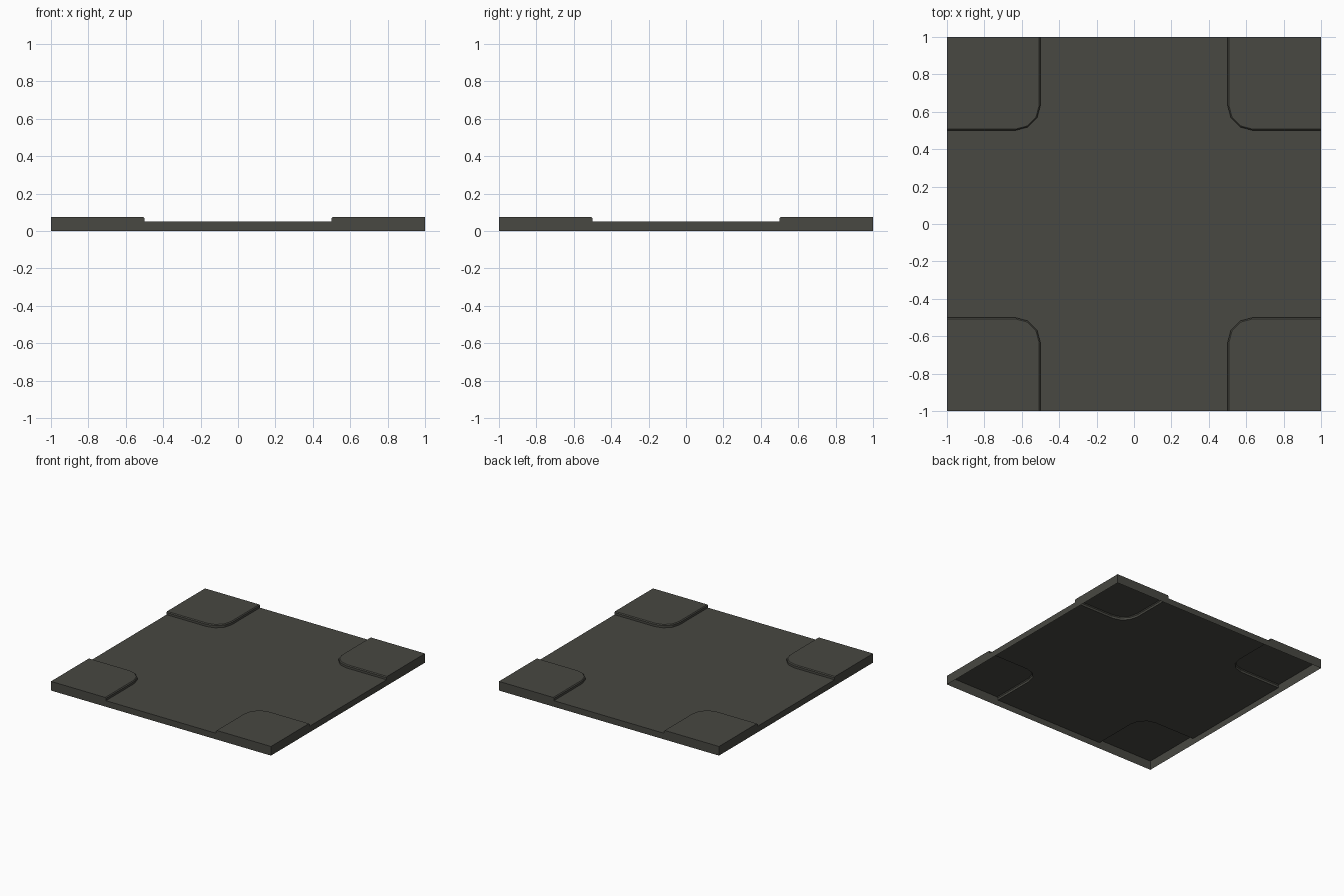
import bpy
import bmesh
import math

if "Cube" in bpy.data.objects:
    bpy.data.objects.remove(bpy.data.objects["Cube"])

ROAD_Z, CURB_Z, TOP_Z = 0.05, 0.068, 0.075
EDGE, RADIUS, BEVEL = 0.5, 0.135, 0.007

asphalt = bpy.data.materials.new("dark_grey_asphalt")
asphalt.diffuse_color = (0.065, 0.065, 0.054, 1)
asphalt.use_nodes = True
asphalt.node_tree.nodes["Principled BSDF"].inputs["Base Color"].default_value = asphalt.diffuse_color


def corner_path(inset):
    """Rounded curb line of the +x +y quadrant, from the x edge to the y edge."""
    c = EDGE + RADIUS
    r = RADIUS - inset
    pts = [(1.0, EDGE + inset)]
    for i in range(4):
        a = math.radians(270 - 30 * i)
        pts.append((c + r * math.cos(a), c + r * math.sin(a)))
    return pts + [(EDGE + inset, 1.0)]


def make_object(name, faces):
    bm = bmesh.new()
    for f in faces:
        bm.faces.new([bm.verts.new(p) for p in f])
    bmesh.ops.remove_doubles(bm, verts=bm.verts, dist=0.0001)
    me = bpy.data.meshes.new(name)
    bm.to_mesh(me)
    bm.free()
    me.materials.append(asphalt)
    ob = bpy.data.objects.new(name, me)
    bpy.context.collection.objects.link(ob)
    return ob


outer, inner = corner_path(0), corner_path(BEVEL)


def pavement_faces():
    """Raised pavement: top, curb with bevel, outer walls; open below."""
    rings = [[(x, y, z) for x, y in p]
             for p, z in ((outer, ROAD_Z), (outer, CURB_Z), (inner, TOP_Z))]
    faces = [(rings[2] + [(1, 1, TOP_Z)])[::-1]]
    for lo, hi in zip(rings, rings[1:]):
        for i in range(len(lo) - 1):
            faces.append([lo[i], hi[i], hi[i + 1], lo[i + 1]])
    wall = [(EDGE, 0), (1, 0), (1, TOP_Z), (EDGE + BEVEL, TOP_Z),
            (EDGE, CURB_Z), (EDGE, ROAD_Z)]
    faces.append([(1, u, z) for u, z in wall])
    faces.append([(u, 1, z) for u, z in wall][::-1])
    return faces


# Four pavement corners, mirrored by sign
for name, sx, sy in (("back_right", 1, 1), ("back_left", -1, 1),
                     ("front_left", -1, -1), ("front_right", 1, -1)):
    faces = [[(x * sx, y * sy, z) for x, y, z in f] for f in pavement_faces()]
    if sx * sy < 0:
        faces = [f[::-1] for f in faces]
    make_object("pavement_corner_" + name, faces)

# Cross-shaped road surface with a short wall at each road end
outline, walls = [], []
for k in range(4):
    c, s = round(math.cos(k * math.pi / 2)), round(math.sin(k * math.pi / 2))
    outline += [(x * c - y * s, x * s + y * c, ROAD_Z) for x, y in outer]
    end = [(1, -EDGE, 0), (1, EDGE, 0), (1, EDGE, ROAD_Z), (1, -EDGE, ROAD_Z)]
    walls.append([(x * c - y * s, x * s + y * c, z) for x, y, z in end])
make_object("road_crossing", [outline] + walls)
